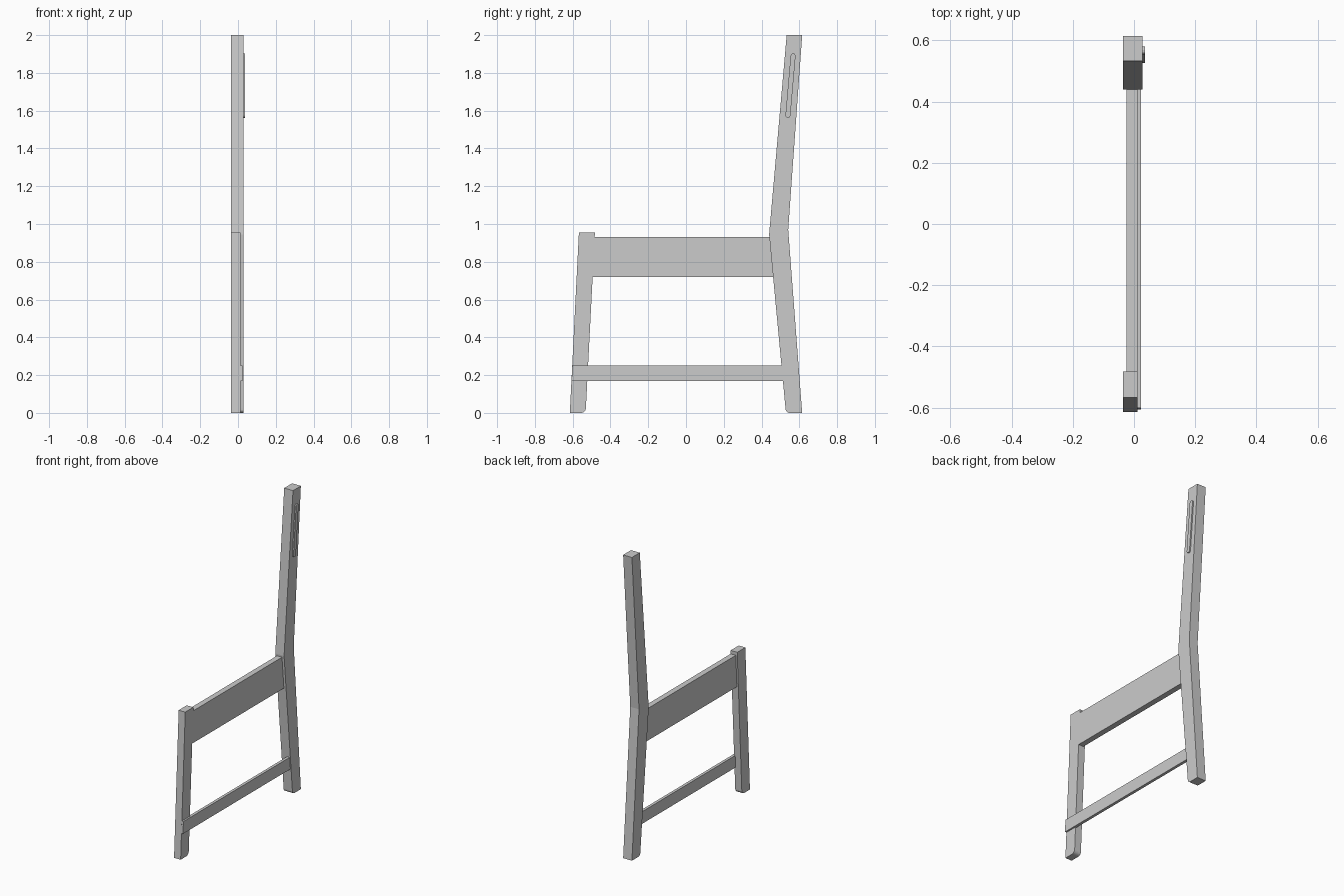
import bpy, bmesh, math

if "Cube" in bpy.data.objects:
    bpy.data.objects.remove(bpy.data.objects["Cube"])


def arc(cy, cz, r, a0, a1, n=6):
    """Points on an arc in the side (y, z) plane, angles in degrees."""
    return [(cy + r * math.cos(math.radians(a0 + (a1 - a0) * i / n)),
             cz + r * math.sin(math.radians(a0 + (a1 - a0) * i / n)))
            for i in range(n + 1)]


def board(name, outline, x0, x1):
    """Extrude a side profile (y, z) across x."""
    bm = bmesh.new()
    face = bm.faces.new([bm.verts.new((x0, y, z)) for y, z in outline])
    ext = bmesh.ops.extrude_face_region(bm, geom=[face])
    for v in ext["geom"]:
        if isinstance(v, bmesh.types.BMVert):
            v.co.x = x1
    bmesh.ops.recalc_face_normals(bm, faces=bm.faces)
    mesh = bpy.data.meshes.new(name)
    bm.to_mesh(mesh)
    bm.free()
    obj = bpy.data.objects.new(name, mesh)
    bpy.context.collection.objects.link(obj)
    return obj


# Bent back post, rounded at the inner foot corner
board("back_leg",
      arc(0.549, 0.022, 0.022, 180, 270)
      + [(0.615, 0), (0.541, 0.97), (0.615, 2.0), (0.533, 2.0), (0.44, 0.945)],
      -0.036, 0.028)

# Tapered front leg, rounded at the inner foot corner
board("front_leg",
      [(-0.615, 0)] + arc(-0.555, 0.025, 0.025, -90, 0)
      + [(-0.483, 0.94), (-0.483, 0.955), (-0.567, 0.955)],
      -0.036, 0.012)

# Seat side rail, flush with the outside of the front leg
board("seat_rail",
      [(-0.496, 0.72), (0.464, 0.72), (0.444, 0.932), (-0.484, 0.932)],
      -0.025, 0.012)

# Low stretcher lapped over the outside of the front leg
board("stretcher",
      [(-0.606, 0.17), (0.52, 0.17), (0.513, 0.25), (-0.602, 0.25)],
      0.004, 0.023)

# Round-ended tenon on the side of the back post
lean = math.degrees(math.atan2(0.0275, 0.315))
board("back_tenon",
      arc(0.567, 1.89, 0.013, -lean, 180 - lean, 8)
      + arc(0.5395, 1.575, 0.013, 180 - lean, 360 - lean, 8),
      0.02, 0.036)
